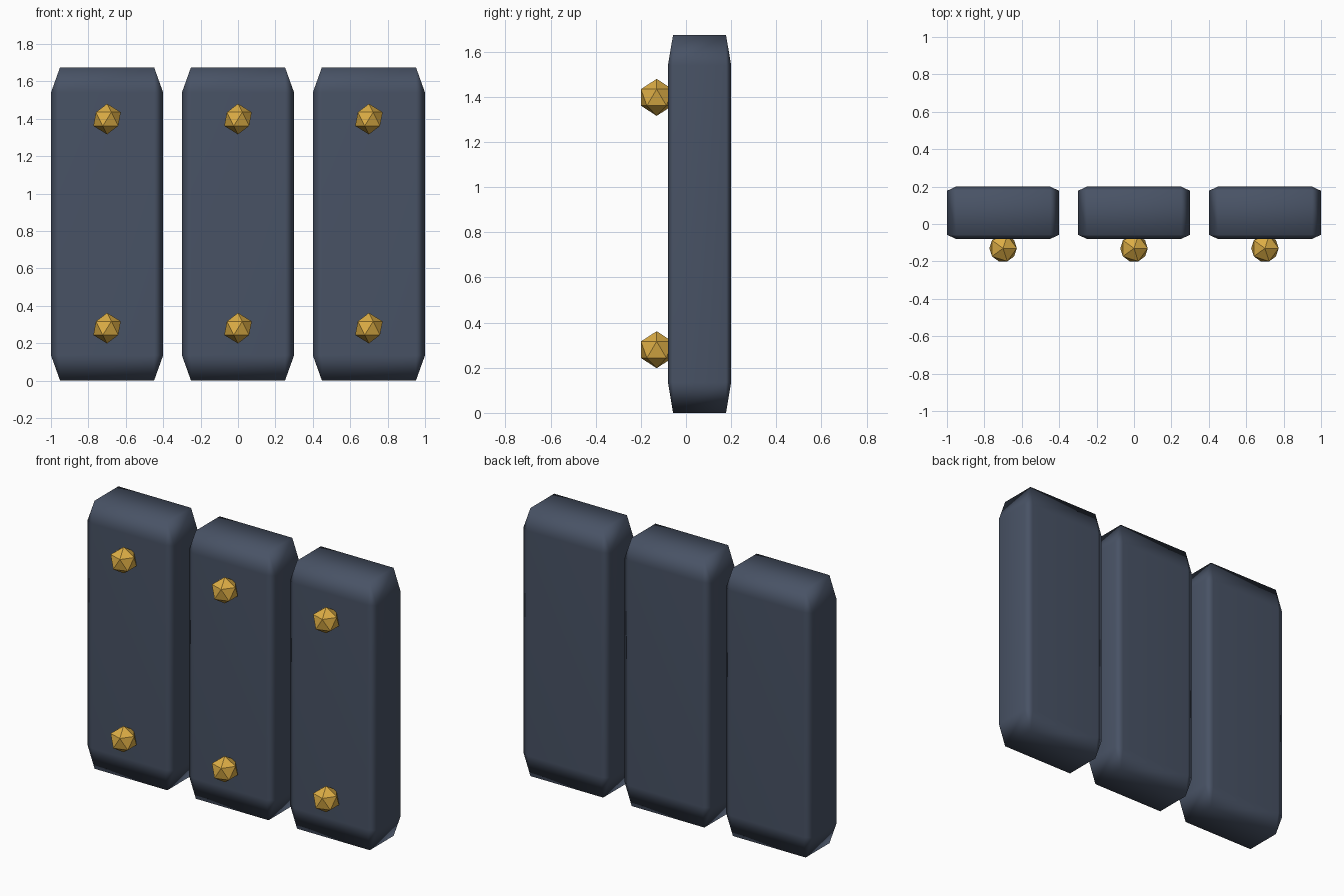
import bpy, bmesh
from mathutils import Matrix

if "Cube" in bpy.data.objects:
    bpy.data.objects.remove(bpy.data.objects["Cube"])


def material(name, color):
    m = bpy.data.materials.new(name)
    m.diffuse_color = (*color, 1)
    m.use_nodes = True
    m.node_tree.nodes["Principled BSDF"].inputs["Base Color"].default_value = m.diffuse_color
    return m


slate = material("slate_blue", (0.065, 0.085, 0.13))
gold = material("gold", (0.72, 0.42, 0.06))


def add_object(name, bm, mat, location, smooth):
    me = bpy.data.meshes.new(name)
    for f in bm.faces:
        f.smooth = smooth
    bm.to_mesh(me)
    bm.free()
    me.materials.append(mat)
    ob = bpy.data.objects.new(name, me)
    ob.location = location
    bpy.context.collection.objects.link(ob)
    return ob


# Plank: unit cube chamfered first, then stretched, so the chamfer stretches too
def add_plank(name, x):
    bm = bmesh.new()
    bmesh.ops.create_cube(bm, size=1)
    bmesh.ops.bevel(bm, geom=bm.edges[:], offset=0.081, offset_type='OFFSET',
                    segments=1, profile=0.5, affect='EDGES')
    bm.transform(Matrix.Diagonal((0.6, 0.28, 1.675, 1)))
    ob = add_object(name, bm, slate, (x, 0.06, 0.8375), True)
    wn = ob.modifiers.new("weighted_normals", 'WEIGHTED_NORMAL')
    wn.weight = 50


# Stud: faceted 20-sided ball half sunk in the plank front
def add_stud(name, x, z):
    bm = bmesh.new()
    bmesh.ops.create_icosphere(bm, subdivisions=1, radius=0.082)
    add_object(name, bm, gold, (x, -0.13, z), False)


for side, x in (("left", -0.7), ("middle", 0.0), ("right", 0.7)):
    add_plank(f"plank_{side}", x)
    for level, z in (("lower", 0.28), ("upper", 1.398)):
        add_stud(f"stud_{side}_{level}", x, z)
